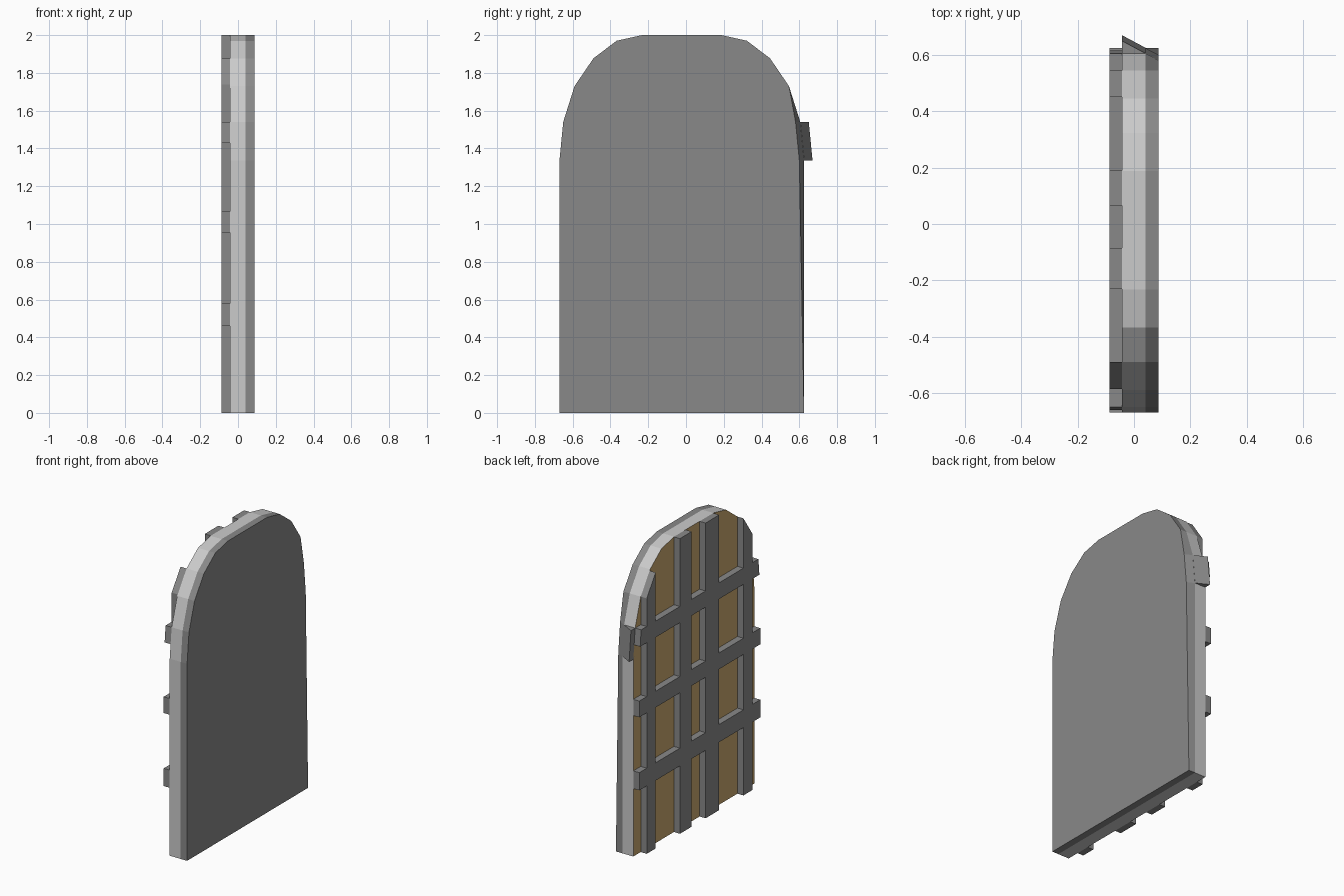
import bpy

if "Cube" in bpy.data.objects:
    bpy.data.objects.remove(bpy.data.objects["Cube"])

C = -0.0225                       # middle of the door leaf in y
XB, XM, XF = -0.0425, 0.04, 0.0875  # wood face, plate seam, plate face
BAR = -0.0875                     # outer face of the bars
# arch as (half width, height), bottom to top
ARCH = [(0.6475, 0), (0.6475, 1.335), (0.6275, 1.54), (0.5675, 1.73),
        (0.4675, 1.877), (0.345, 1.97), (0.21, 2.0)]


def material(name, rgb):
    m = bpy.data.materials.new(name)
    m.diffuse_color = (*rgb, 1)
    m.use_nodes = True
    m.node_tree.nodes["Principled BSDF"].inputs["Base Color"].default_value = m.diffuse_color
    return m


IRON = material("dark_iron", (0.25, 0.25, 0.25))
WOOD = material("wood", (0.6, 0.4, 0.16))


def loft(name, x0, x1, pts0, pts1=None, mat=None):
    """Solid between a (y, z) outline at x0 and a matching one at x1."""
    pts1 = pts1 or pts0
    n = len(pts0)
    verts = [(x0, y, z) for y, z in pts0] + [(x1, y, z) for y, z in pts1]
    faces = [tuple(range(n))[::-1], tuple(range(n, 2 * n))]
    faces += [(i, (i + 1) % n, n + (i + 1) % n, n + i) for i in range(n)]
    me = bpy.data.meshes.new(name)
    me.from_pydata(verts, [], faces)
    if mat:
        me.materials.append(mat)
    ob = bpy.data.objects.new(name, me)
    bpy.context.collection.objects.link(ob)
    return ob


def half_width(z):
    for (w0, z0), (w1, z1) in zip(ARCH, ARCH[1:]):
        if z <= z1:
            return w0 + (w1 - w0) * (z - z0) / (z1 - z0)
    return ARCH[-1][0]


def top_height(y):
    w = abs(y - C)
    for (w0, z0), (w1, z1) in zip(ARCH[1:], ARCH[2:]):
        if w >= w1:
            return z0 + (z1 - z0) * (w0 - w) / (w0 - w1)
    return 2.0


# Outline, counter-clockwise seen from +x
right = [(C + w, z) for w, z in ARCH]
left = [(C - w, z) for w, z in reversed(ARCH)]
outline = right + left

# Door leaf: light rim with a wooden face
leaf = loft("door_leaf", XB, XM, outline)
leaf.data.materials.append(None)
leaf.data.materials.append(WOOD)
leaf.data.polygons[0].material_index = 1

# Plate on the other side, its hinge edge pulled in near the spring of the arch
pulled = list(outline)
pulled[1], pulled[2] = (0.60, 1.335), (0.58, 1.54)
loft("face_plate", XM, XF, outline, pulled, IRON)

# Wedge standing out of the edge
loft("edge_wedge", XB, XM,
     [(0.60, 1.335), (0.67, 1.335), (0.65, 1.54), (0.58, 1.54)],
     [(0.60, 1.335), (0.626, 1.335), (0.606, 1.54), (0.58, 1.54)], IRON)

# Upright bars, tops cut along the arch
for i, (y0, y1) in enumerate([(0.45, 0.545), (0.065, 0.19), (-0.23, -0.085), (-0.585, -0.49)]):
    loft(f"upright_bar_{i + 1}", BAR, XB,
         [(y0, 0), (y1, 0), (y1, top_height(y1)), (y0, top_height(y0))], mat=IRON)

# Cross bars, ends cut along the arch
for i, (z0, z1) in enumerate([(0.46, 0.58), (0.955, 1.065), (1.43, 1.54)]):
    a, b = half_width(z0), half_width(z1)
    loft(f"cross_bar_{i + 1}", BAR, XB,
         [(C - a, z0), (C + a, z0), (C + b, z1), (C - b, z1)], mat=IRON)
